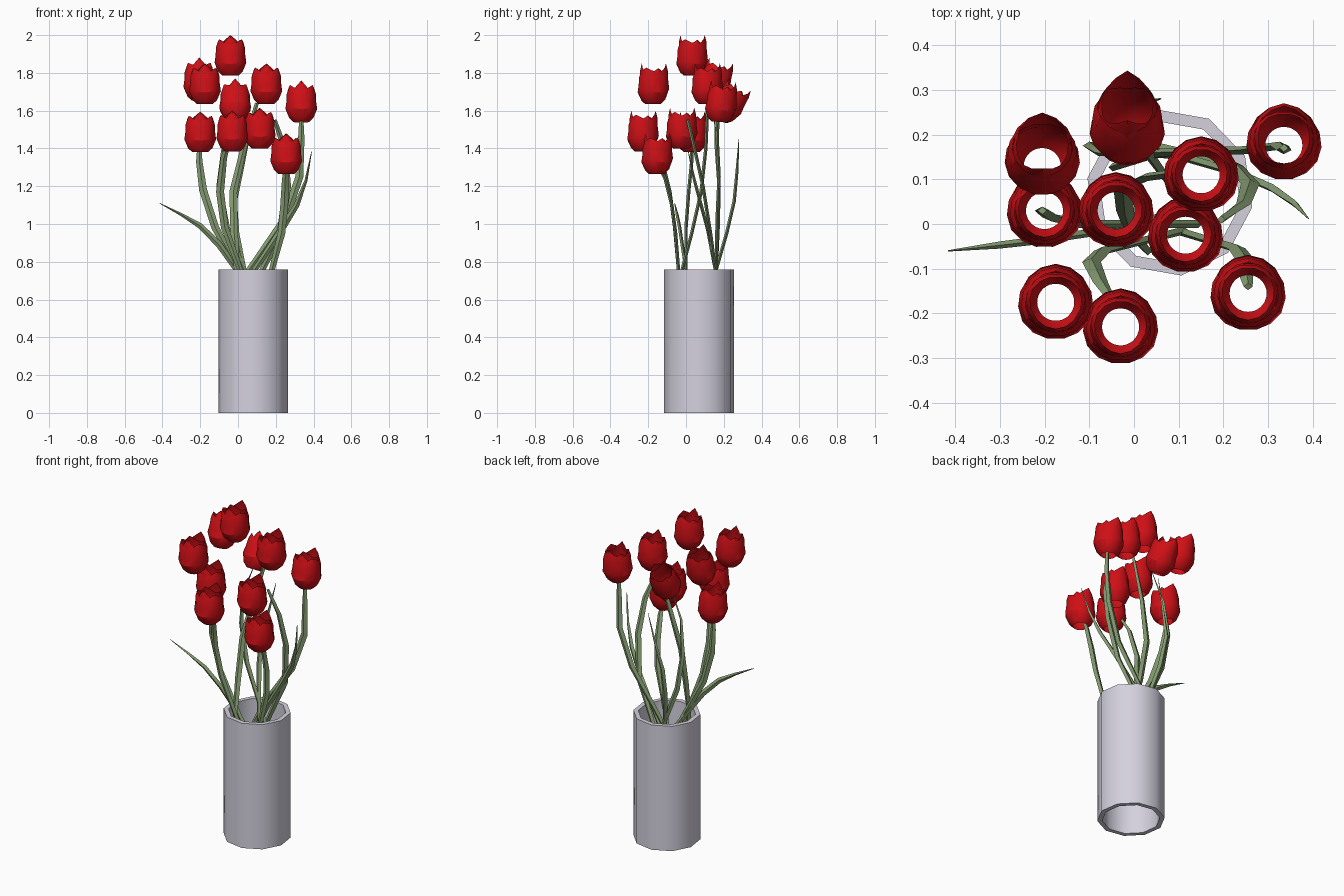
import bpy, bmesh, math
from mathutils import Vector, Matrix

if "Cube" in bpy.data.objects:
    bpy.data.objects.remove(bpy.data.objects["Cube"])


def material(name, rgb):
    m = bpy.data.materials.new(name)
    m.diffuse_color = (*rgb, 1)
    m.use_nodes = True
    m.node_tree.nodes["Principled BSDF"].inputs["Base Color"].default_value = m.diffuse_color
    return m


RED = material("petal_red", (0.62, 0.005, 0.008))
GREEN = material("stem_green", (0.24, 0.34, 0.17))
PALE = material("vase_pale", (0.66, 0.64, 0.73))


def finish(bm, name, mat, angle=35):
    me = bpy.data.meshes.new(name)
    bm.to_mesh(me)
    bm.free()
    ob = bpy.data.objects.new(name, me)
    bpy.context.collection.objects.link(ob)
    me.materials.append(mat)
    bpy.ops.object.select_all(action='DESELECT')
    ob.select_set(True)
    bpy.context.view_layer.objects.active = ob
    bpy.ops.object.shade_smooth_by_angle(angle=math.radians(angle))
    return ob


def skin(bm, rings, wrap=False):
    """Bridge consecutive rows of vertices with quads; wrap also closes rows' sequence."""
    n = len(rings)
    for i in range(n if wrap else n - 1):
        a, b = rings[i], rings[(i + 1) % n]
        for j in range(len(a)):
            k = (j + 1) % len(a)
            bm.faces.new((a[j], a[k], b[k], b[j]))


# Vase: ten-sided tube, open at both ends
bm = bmesh.new()
rings = []
for r, z in ((0.187, 0), (0.187, 0.76), (0.160, 0.76), (0.160, 0)):
    rings.append([bm.verts.new((0.08 + r * math.cos(a), 0.07 + r * math.sin(a), z))
                  for a in (math.radians(-10 + 36 * i) for i in range(10))])
skin(bm, rings, wrap=True)
finish(bm, "vase", PALE, 40)


# Tulip heads: three outer and three inner pointed petals around an open base
PROFILE = [(0.0, 0.042), (0.12, 0.066), (0.38, 0.086), (0.62, 0.080), (0.82, 0.079), (1.0, 0.069)]


def petal(bm, angle, scale, span, tip, rim):
    cols = 6
    rows = []
    for t, r in PROFILE:
        row = []
        for c in range(cols + 1):
            u = 2 * c / cols - 1
            top = rim + (tip - rim) * (1 - abs(u)) ** 1.3
            z = -0.105 + (top + 0.105) * t
            k = 1 if t == 0 else scale - 0.05 * abs(u)
            a = angle + u * span / 2
            row.append(bm.verts.new((r * k * math.cos(a), r * k * math.sin(a), z)))
        rows.append(row)
    for a, b in zip(rows, rows[1:]):
        for j in range(cols):
            bm.faces.new((a[j], a[j + 1], b[j + 1], b[j]))


def tulip(name, pos, lean=0):
    bm = bmesh.new()
    for i in range(3):
        a = math.radians(90 + 120 * i)
        petal(bm, a, 1.0, math.radians(140), 0.11 if i == 0 else 0.088, 0.055)
        petal(bm, a + math.pi, 0.86, math.radians(135), 0.11 if i == 0 else 0.085, 0.05)
    # positive lean tips the opening toward the back
    bm.transform(Matrix.Translation(pos) @ Matrix.Rotation(math.radians(-lean), 4, 'X'))
    finish(bm, name, RED, 30)


HEADS = [
    ((-0.205, 0.155, 1.76), 14), ((-0.015, 0.228, 1.645), 30),
    ((0.335, 0.185, 1.645), 5), ((0.15, 0.11, 1.74), 0),
    ((-0.20, 0.03, 1.485), 0), ((-0.04, 0.03, 1.89), 0),
    ((0.115, -0.025, 1.505), 0), ((-0.175, -0.175, 1.74), 0),
    ((-0.03, -0.23, 1.49), 0), ((0.255, -0.155, 1.37), 0)]
for i, (p, lean) in enumerate(HEADS):
    tulip(f"tulip_head_{i + 1}", Vector(p), lean)


# Stems and leaves: flattened four-sided blades along a bent path
def blade(name, path, widths, thick=0.009):
    pts = [Vector(p) for p in path]
    # foot hidden inside the vase, continuing the lowest bend
    d = (pts[0] - pts[1]).normalized()
    foot = pts[0] + d * 0.3
    off = Vector((foot.x - 0.08, foot.y - 0.07, 0))
    if off.length > 0.14:
        off *= 0.14 / off.length
    pts.insert(0, Vector((0.08 + off.x, 0.07 + off.y, foot.z)))
    widths = [widths[0] * 0.7] + list(widths)
    bm = bmesh.new()
    rings = []
    for i, (p, w) in enumerate(zip(pts, widths)):
        t = (pts[min(i + 1, len(pts) - 1)] - pts[max(i - 1, 0)]).normalized()
        side = Vector((0, 1, 0)).cross(t).normalized()
        n = t.cross(side)
        th = min(thick, w / 2)
        rings.append([bm.verts.new(p + v) for v in
                      (side * w / 2, n * th, -side * w / 2, -n * th)])
    skin(bm, rings)
    bm.faces.new(rings[0])
    bm.faces.new(rings[-1])
    bmesh.ops.recalc_face_normals(bm, faces=bm.faces)
    finish(bm, name, GREEN, 30)


STEM = (0.03, 0.04, 0.042, 0.034, 0.02)
STEMS = [
    # left, front-left, centre, right, front-right, inner right, rear left
    [(0.0, 0.0, 0.76), (-0.12, 0.0, 0.98), (-0.185, 0.015, 1.18), (-0.205, 0.03, 1.33), (-0.205, 0.03, 1.42)],
    [(0.01, -0.04, 0.76), (-0.07, -0.06, 0.98), (-0.095, -0.085, 1.17), (-0.075, -0.13, 1.35), (-0.05, -0.17, 1.43)],
    [(-0.005, -0.02, 0.76), (-0.02, 0.03, 0.95), (-0.025, 0.08, 1.17), (0.03, 0.105, 1.40), (0.1, 0.115, 1.64)],
    [(0.06, 0.16, 0.76), (0.25, 0.165, 1.03), (0.325, 0.175, 1.25), (0.335, 0.165, 1.45), (0.335, 0.17, 1.58)],
    [(0.18, -0.04, 0.76), (0.23, -0.055, 0.95), (0.245, -0.075, 1.1), (0.25, -0.11, 1.24), (0.255, -0.14, 1.3)],
    [(0.13, 0.155, 0.76), (0.225, 0.13, 0.95), (0.26, 0.09, 1.2), (0.245, 0.045, 1.4), (0.195, 0.01, 1.55)],
]
for i, path in enumerate(STEMS):
    blade(f"stem_{i + 1}", path, STEM)

LEAF = (0.028, 0.034, 0.03, 0.016, 0.003)
LEAVES = [
    [(-0.01, 0.0, 0.76), (-0.1, -0.02, 0.89), (-0.2, -0.035, 0.99), (-0.3, -0.047, 1.05), (-0.415, -0.06, 1.11)],
    [(0.09, 0.155, 0.76), (0.23, 0.115, 0.97), (0.31, 0.08, 1.1), (0.36, 0.045, 1.23), (0.39, 0.012, 1.385)],
    [(0.03, 0.16, 0.76), (-0.01, 0.215, 0.95), (-0.02, 0.255, 1.12), (0.02, 0.27, 1.28), (0.06, 0.28, 1.45)],
    [(0.03, 0.16, 0.76), (-0.06, 0.17, 0.98), (-0.1, 0.175, 1.2), (-0.08, 0.16, 1.4), (0.0, 0.15, 1.58)],
]
for i, path in enumerate(LEAVES):
    blade(f"leaf_{i + 1}", path, LEAF)
